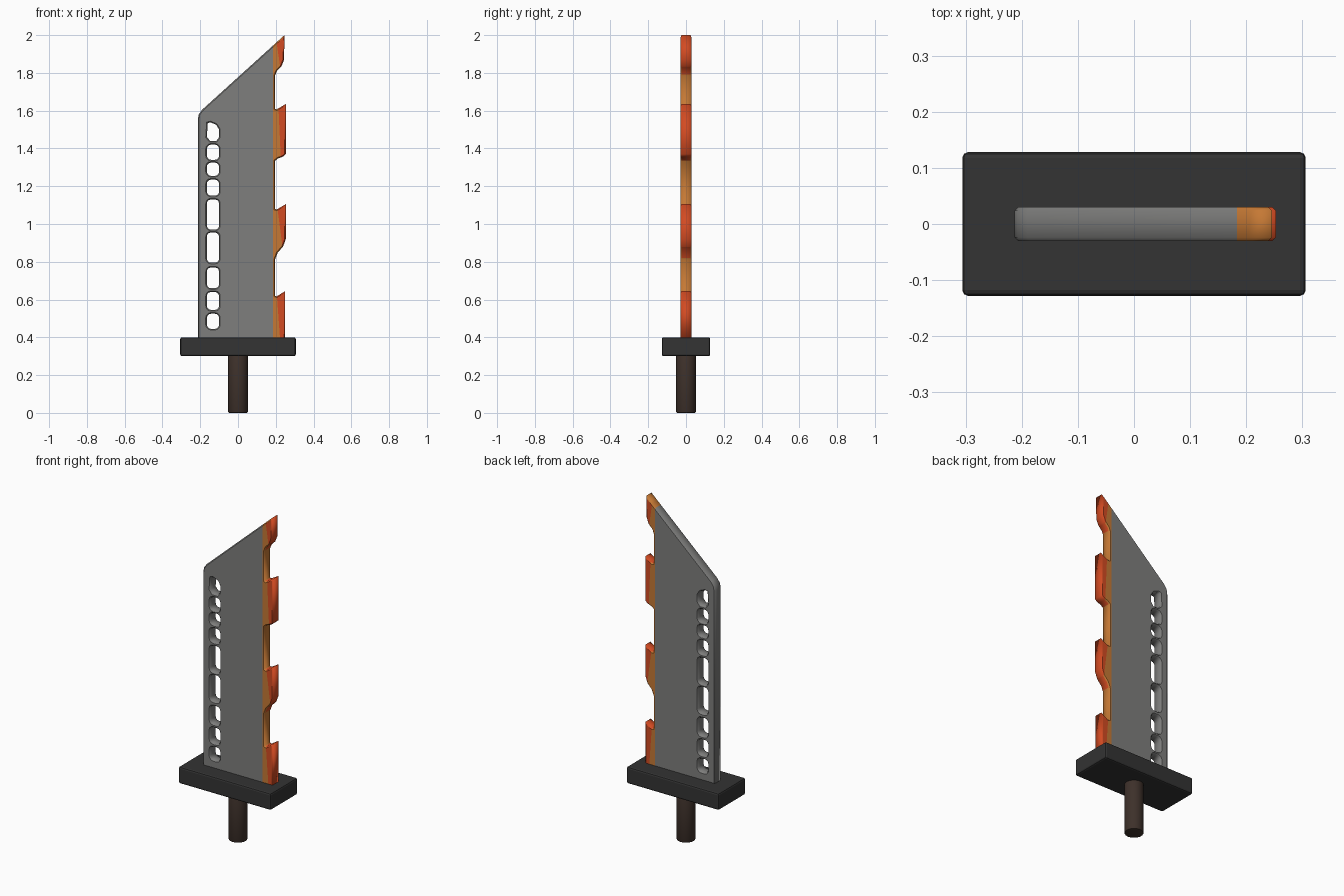
import bpy, bmesh, math
from mathutils import Vector

cube = bpy.data.objects.get("Cube")
if cube:
    bpy.data.objects.remove(cube, do_unlink=True)


def material(name, rgb):
    m = bpy.data.materials.new(name)
    m.use_nodes = True
    m.diffuse_color = (*rgb, 1)
    m.node_tree.nodes["Principled BSDF"].inputs["Base Color"].default_value = (*rgb, 1)
    return m


STEEL = material("grey steel", (0.21, 0.21, 0.205))
ORANGE = material("burnt orange", (0.56, 0.19, 0.035))
RED = material("hot red orange", (0.65, 0.07, 0.016))
BLACK = material("guard black", (0.033, 0.033, 0.033))
BROWN = material("grip brown", (0.047, 0.03, 0.023))


def finish(name, bm, mats):
    mesh = bpy.data.meshes.new(name)
    bm.to_mesh(mesh)
    bm.free()
    for m in mats:
        mesh.materials.append(m)
    ob = bpy.data.objects.new(name, mesh)
    bpy.context.collection.objects.link(ob)
    return ob


def rounded_slot(x0, x1, z0, z1, r):
    pts = []
    corners = [(x1 - r, z1 - r), (x0 + r, z1 - r), (x0 + r, z0 + r), (x1 - r, z0 + r)]
    for i, (cx, cz) in enumerate(corners):
        for k in range(4):
            a = math.pi / 2 * (i + k / 3)
            pts.append((cx + r * math.cos(a), cz + r * math.sin(a)))
    return pts


# Blade outline: spine and slanted tip, then teeth from top to bottom
GAP, EDGE = 0.196, 0.25
outline = [(-0.213, 0.38), (-0.213, 1.55), (-0.208, 1.58), (-0.19, 1.605), (0.246, 2.0),
           (0.244, 1.87), (0.23, 1.835), (0.206, 1.81), (GAP, 1.785)]
teeth = [(1.635, 1.37, 0.03), (1.105, 0.92, 0.09)]
for top, bottom, drop in teeth:
    outline += [(GAP, top - 0.025), (0.205, top - 0.028), (EDGE + 0.003, top), (EDGE + 0.003, bottom),
                (0.238, bottom - drop * 0.45), (0.21, bottom - drop * 0.8), (GAP, bottom - drop * 1.2)]
outline += [(GAP, 0.62), (0.205, 0.617), (EDGE, 0.645), (EDGE, 0.38)]

slots = [(0.445, 0.525), (0.545, 0.64), (0.66, 0.77), (0.795, 0.955), (0.97, 1.13),
         (1.15, 1.235), (1.255, 1.325), (1.34, 1.42)]
loops = [outline] + [rounded_slot(-0.165, -0.1, a, b, 0.022) for a, b in slots]
loops.append([(-0.165, 1.46), (-0.147, 1.44), (-0.115, 1.44), (-0.1, 1.46),
              (-0.1, 1.5), (-0.115, 1.525), (-0.145, 1.538), (-0.16, 1.535)])

# Filled curve gives the pierced plate with chamfered rims
curve = bpy.data.curves.new("blade_profile", "CURVE")
curve.dimensions = "2D"
curve.fill_mode = "BOTH"
curve.extrude = 0.024
curve.bevel_depth = 0.006
curve.bevel_resolution = 0
curve.offset = -0.006
for pts in loops:
    s = curve.splines.new("POLY")
    s.points.add(len(pts) - 1)
    for p, (x, z) in zip(s.points, pts):
        p.co = (x, z, 0, 1)
    s.use_cyclic_u = True
helper = bpy.data.objects.new("blade_profile", curve)
bpy.context.collection.objects.link(helper)
flat = bpy.data.meshes.new_from_object(helper.evaluated_get(bpy.context.evaluated_depsgraph_get()))
bpy.data.objects.remove(helper, do_unlink=True)

bm = bmesh.new()
bm.from_mesh(flat)
bpy.data.meshes.remove(flat)
for v in bm.verts:
    v.co = Vector((v.co.x, -v.co.z, v.co.y))
bmesh.ops.remove_doubles(bm, verts=bm.verts, dist=0.0003)


def cut(point, normal, faces):
    edges = {e for f in faces for e in f.edges}
    verts = {v for f in faces for v in f.verts}
    bmesh.ops.bisect_plane(bm, geom=list(verts) + list(edges) + list(faces),
                           plane_co=point, plane_no=normal, dist=0.00001)


# Split along the coloured strip, then along a slanted line on every tooth
for x in (0.184, 0.199):
    cut((x, 0, 0), (1, 0, 0), bm.faces[:])
heat_lines = [(1.75, 2.1, 0.203, 1.97, 0.222, 1.84), (1.3, 1.7, 0.214, 1.62, 0.226, 1.36),
              (0.8, 1.2, 0.208, 1.09, 0.238, 0.86), (0.3, 0.7, 0.206, 0.62, 0.222, 0.4)]


def heat_line(z):
    return next((h for h in heat_lines if h[0] < z < h[1]), None)


for h in heat_lines:
    lo, hi, xa, za, xb, zb = h
    faces = [f for f in bm.faces if f.calc_center_median().x > 0.199
             and lo < f.calc_center_median().z < hi]
    cut((xa, 0, za), (za - zb, 0, xb - xa), faces)

bmesh.ops.recalc_face_normals(bm, faces=bm.faces)
for f in bm.faces:
    c, n = f.calc_center_median(), f.normal
    f.material_index = 0 if c.x < 0.184 else 1
    h = heat_line(c.z)
    if c.x > 0.199 and h:
        lo, hi, xa, za, xb, zb = h
        outer = c.x > xa + (xb - xa) * (za - c.z) / (za - zb)
        rim = abs(n.y) < 0.3
        tip = c.z > 1.9 and n.z > 0.3
        if (outer or rim) and not tip:
            f.material_index = 2
finish("blade", bm, [STEEL, ORANGE, RED])

# Guard block
bm = bmesh.new()
bmesh.ops.create_cube(bm, size=1)
for v in bm.verts:
    v.co = Vector((v.co.x * 0.612, v.co.y * 0.256, v.co.z * 0.1 + 0.35))
bmesh.ops.bevel(bm, geom=bm.edges[:], offset=0.01, segments=2, profile=0.5, affect="EDGES")
finish("guard", bm, [BLACK])

# Round grip
bm = bmesh.new()
bmesh.ops.create_cone(bm, cap_ends=True, segments=32, radius1=0.052, radius2=0.052, depth=0.31)
bmesh.ops.translate(bm, verts=bm.verts, vec=(0, 0, 0.155))
rims = [e for e in bm.edges if abs(e.verts[0].co.z - e.verts[1].co.z) < 0.001]
bmesh.ops.bevel(bm, geom=rims, offset=0.005, segments=2, profile=0.5, affect="EDGES")
grip = finish("grip", bm, [BROWN])
bpy.ops.object.select_all(action="DESELECT")
grip.select_set(True)
bpy.context.view_layer.objects.active = grip
bpy.ops.object.shade_smooth_by_angle(angle=math.radians(35))
